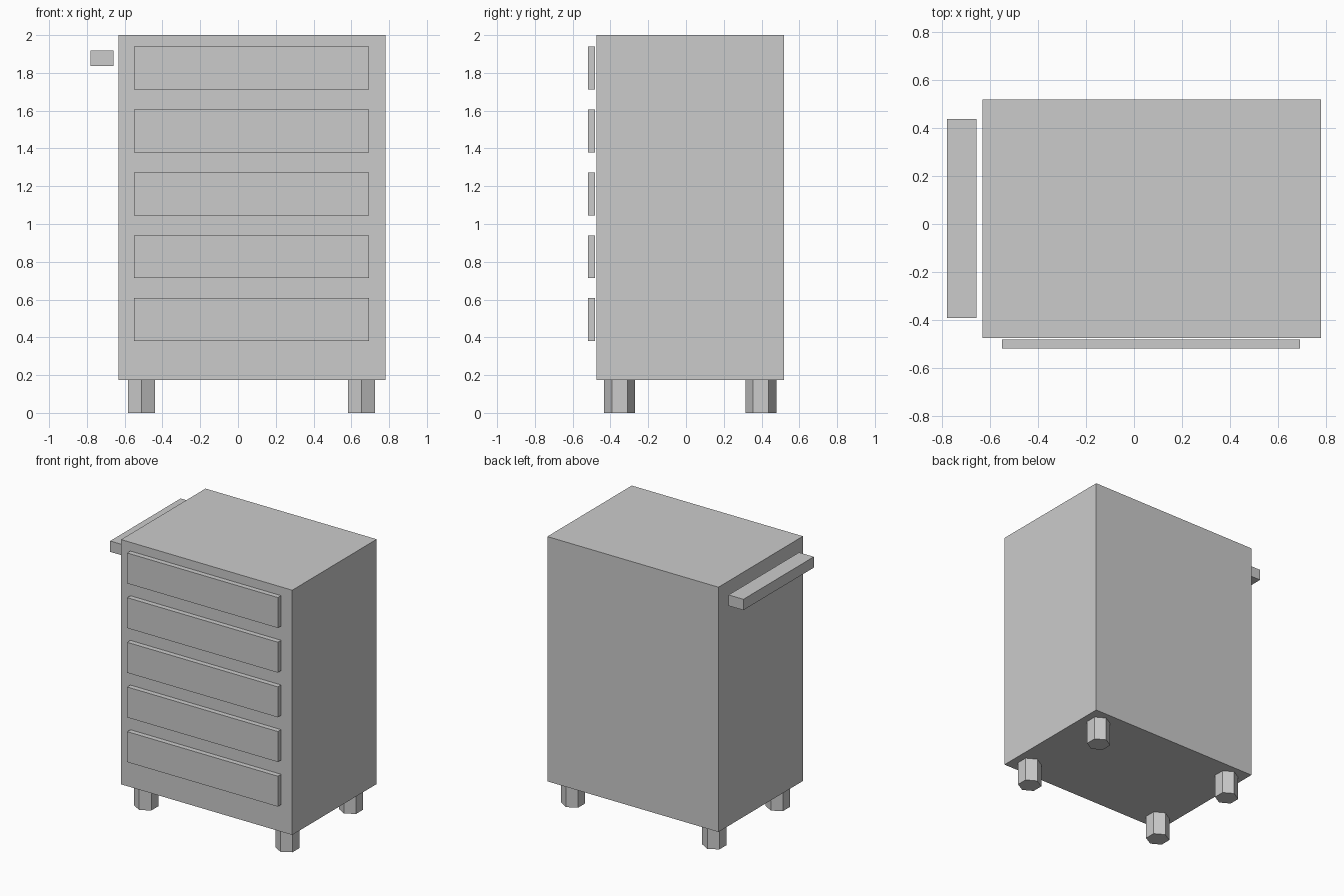
import bpy

cube = bpy.data.objects.get("Cube")
if cube:
    bpy.data.objects.remove(cube, do_unlink=True)

grey = bpy.data.materials.new("light_grey")
grey.use_nodes = True
colour = (0.6, 0.6, 0.6, 1)
grey.diffuse_color = colour
grey.node_tree.nodes["Principled BSDF"].inputs["Base Color"].default_value = colour


def finish(name):
    obj = bpy.context.object
    obj.name = name
    obj.data.materials.append(grey)
    return obj


def box(name, x, y, z):
    """Box from (low, high) ranges on each axis."""
    spans = (x, y, z)
    bpy.ops.mesh.primitive_cube_add(size=1, location=[(a + b) / 2 for a, b in spans])
    obj = finish(name)
    obj.scale = [b - a for a, b in spans]
    bpy.ops.object.transform_apply(location=False, rotation=False, scale=True)
    return obj


# Cabinet body
BOTTOM = 0.175
box("cabinet", (-0.632, 0.78), (-0.475, 0.52), (BOTTOM, 2.0))

# Five drawer fronts, floating just ahead of the cabinet
for i in range(5):
    low = 0.38 + i * 0.333
    box(f"drawer_{i + 1}", (-0.55, 0.693), (-0.52, -0.482), (low, low + 0.227))

# Push handle beside the cabinet
box("handle", (-0.78, -0.658), (-0.392, 0.438), (1.837, 1.918))

# Hexagonal feet
for side, x in (("right", -0.511), ("left", 0.654)):
    for end, y in (("front", -0.352), ("back", 0.396)):
        bpy.ops.mesh.primitive_cylinder_add(
            vertices=6, radius=0.082, depth=BOTTOM, location=(x, y, BOTTOM / 2))
        finish(f"{end}_{side}_foot")
